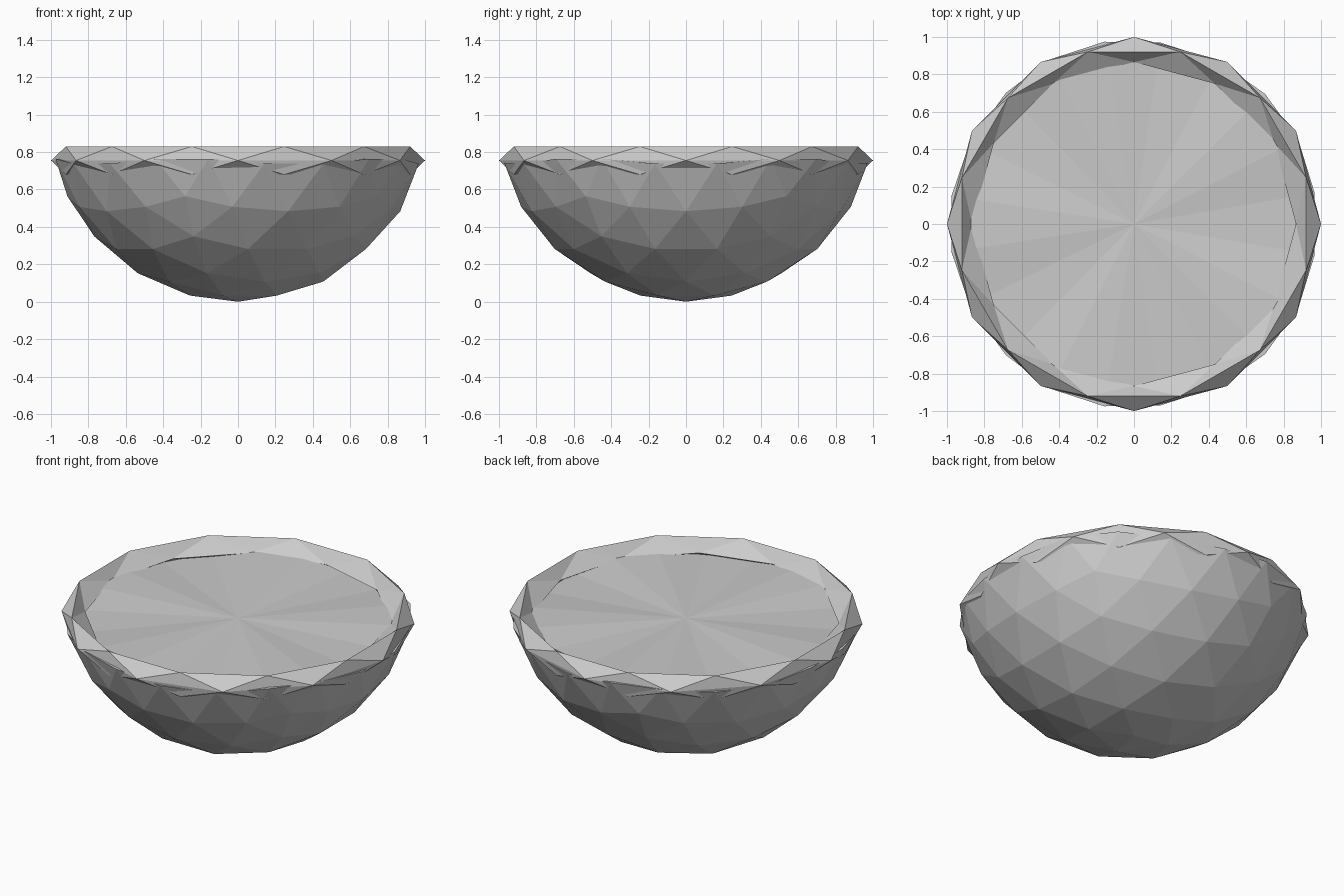
import bpy, bmesh
from math import sin, cos, pi

if "Cube" in bpy.data.objects:
    bpy.data.objects.remove(bpy.data.objects["Cube"])


def make_object(name, bm):
    bmesh.ops.recalc_face_normals(bm, faces=bm.faces)
    mesh = bpy.data.meshes.new(name)
    bm.to_mesh(mesh)
    bm.free()
    obj = bpy.data.objects.new(name, mesh)
    bpy.context.collection.objects.link(obj)
    return obj


# Faceted bowl: lower part of an icosphere, closed by a fan of triangles
R = 1.02
bm = bmesh.new()
bmesh.ops.create_icosphere(bm, subdivisions=3, radius=R)
bmesh.ops.delete(bm, geom=[v for v in bm.verts if v.co.z > -0.15 * R], context='VERTS')
bmesh.ops.translate(bm, verts=bm.verts, vec=(0, 0, R))
border = [e for e in bm.edges if e.is_boundary]
rim_verts = {v for e in border for v in e.verts}
level = sum(v.co.z for v in rim_verts) / len(rim_verts)
centre = bm.verts.new((0, 0, level))
for e in border:
    bm.faces.new((e.verts[0], e.verts[1], centre))
make_object("bowl", bm)

# Rim: four rings of twelve points, alternate rings turned by half a step
N = 12
bm = bmesh.new()
rings = []
for radius, z, turn in ((1.0, 0.755, 0), (0.953, 0.83, 0.5),
                        (0.866, 0.755, 0), (0.953, 0.68, 0.5)):
    rings.append([bm.verts.new((radius * cos((i + turn) * 2 * pi / N),
                                radius * sin((i + turn) * 2 * pi / N), z))
                  for i in range(N)])
# Zigzag band of triangles between each straight ring and each turned ring
for a, b in ((0, 1), (2, 1), (2, 3), (0, 3)):
    A, B = rings[a], rings[b]
    for i in range(N):
        j = (i + 1) % N
        bm.faces.new((A[i], A[j], B[i]))
        bm.faces.new((A[j], B[j], B[i]))
make_object("rim", bm)
